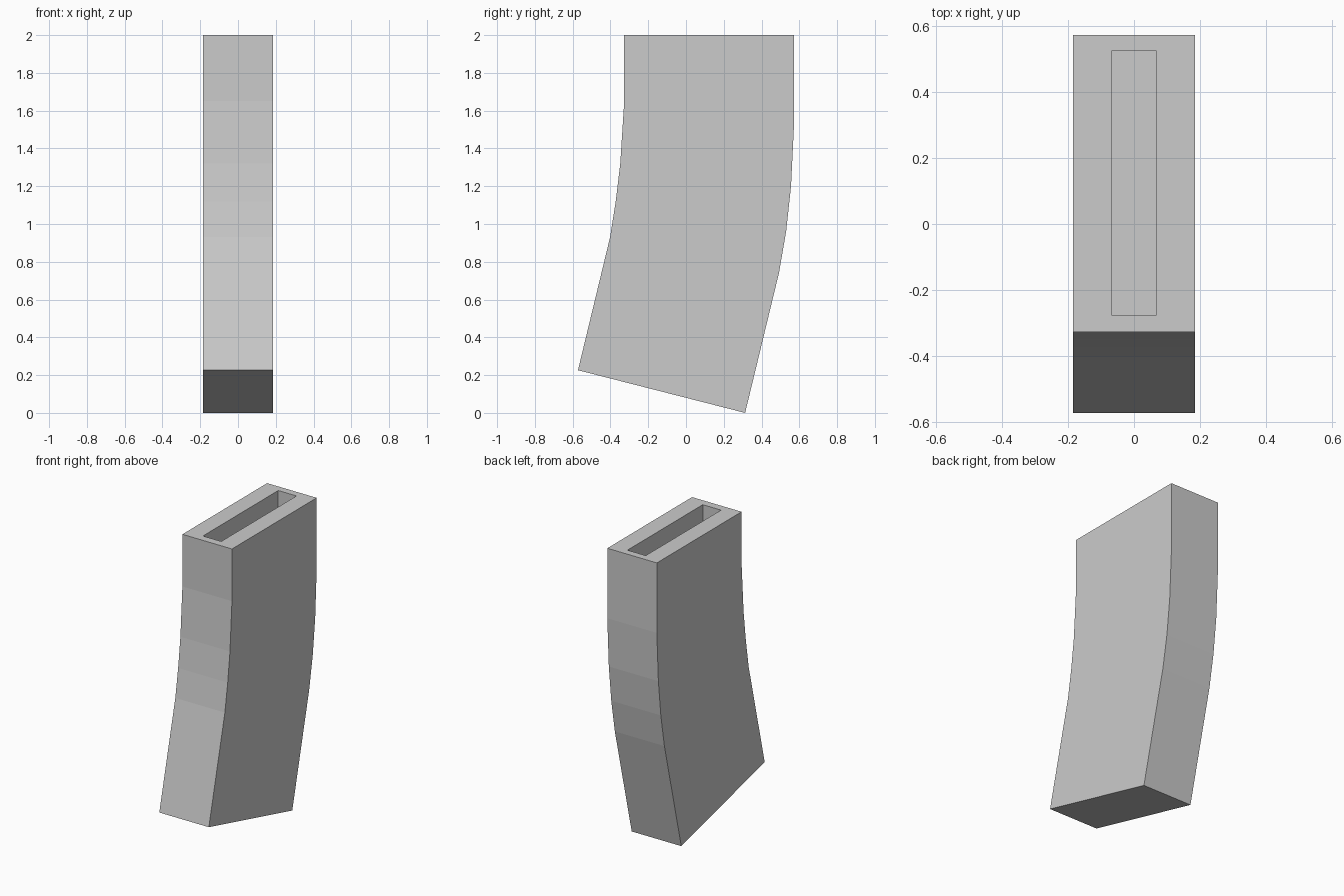
import bpy
import bmesh

if "Cube" in bpy.data.objects:
    bpy.data.objects.remove(bpy.data.objects["Cube"])

HALF_WIDTH = 0.184
SLOT_HALF_WIDTH = 0.068
SLOT_Y = (-0.275, 0.524)
SLOT_DEPTH = 0.2

# Side profile (y, z): down the front edge, then up the back edge
front = [(-0.327, 2.0), (-0.327, 1.65), (-0.348, 1.32), (-0.372, 1.12),
         (-0.402, 0.93), (-0.572, 0.226)]
back = [(0.313, 0.0), (0.492, 0.74), (0.53, 0.96), (0.556, 1.2),
        (0.572, 1.53), (0.572, 2.0)]

# Curved body: profile extruded across the width
bm = bmesh.new()
side = bm.faces.new([bm.verts.new((-HALF_WIDTH, y, z)) for y, z in front + back])
ext = bmesh.ops.extrude_face_region(bm, geom=[side])
moved = [g for g in ext["geom"] if isinstance(g, bmesh.types.BMVert)]
bmesh.ops.translate(bm, verts=moved, vec=(2 * HALF_WIDTH, 0, 0))
bmesh.ops.recalc_face_normals(bm, faces=bm.faces[:])

# Top slot: inset the top face to the opening, then sink it
top = max(bm.faces, key=lambda f: f.calc_center_median().z)
bmesh.ops.inset_individual(bm, faces=[top], thickness=0.05)
mid_y = sum(SLOT_Y) / 2
for v in top.verts:
    v.co.x = SLOT_HALF_WIDTH if v.co.x > 0 else -SLOT_HALF_WIDTH
    v.co.y = SLOT_Y[1] if v.co.y > mid_y else SLOT_Y[0]
floor = bmesh.ops.extrude_discrete_faces(bm, faces=[top])["faces"][0]
bmesh.ops.translate(bm, verts=floor.verts[:], vec=(0, 0, -SLOT_DEPTH))
bmesh.ops.recalc_face_normals(bm, faces=bm.faces[:])

mesh = bpy.data.meshes.new("curved_body")
bm.to_mesh(mesh)
bm.free()
bpy.context.collection.objects.link(bpy.data.objects.new("curved_body", mesh))
